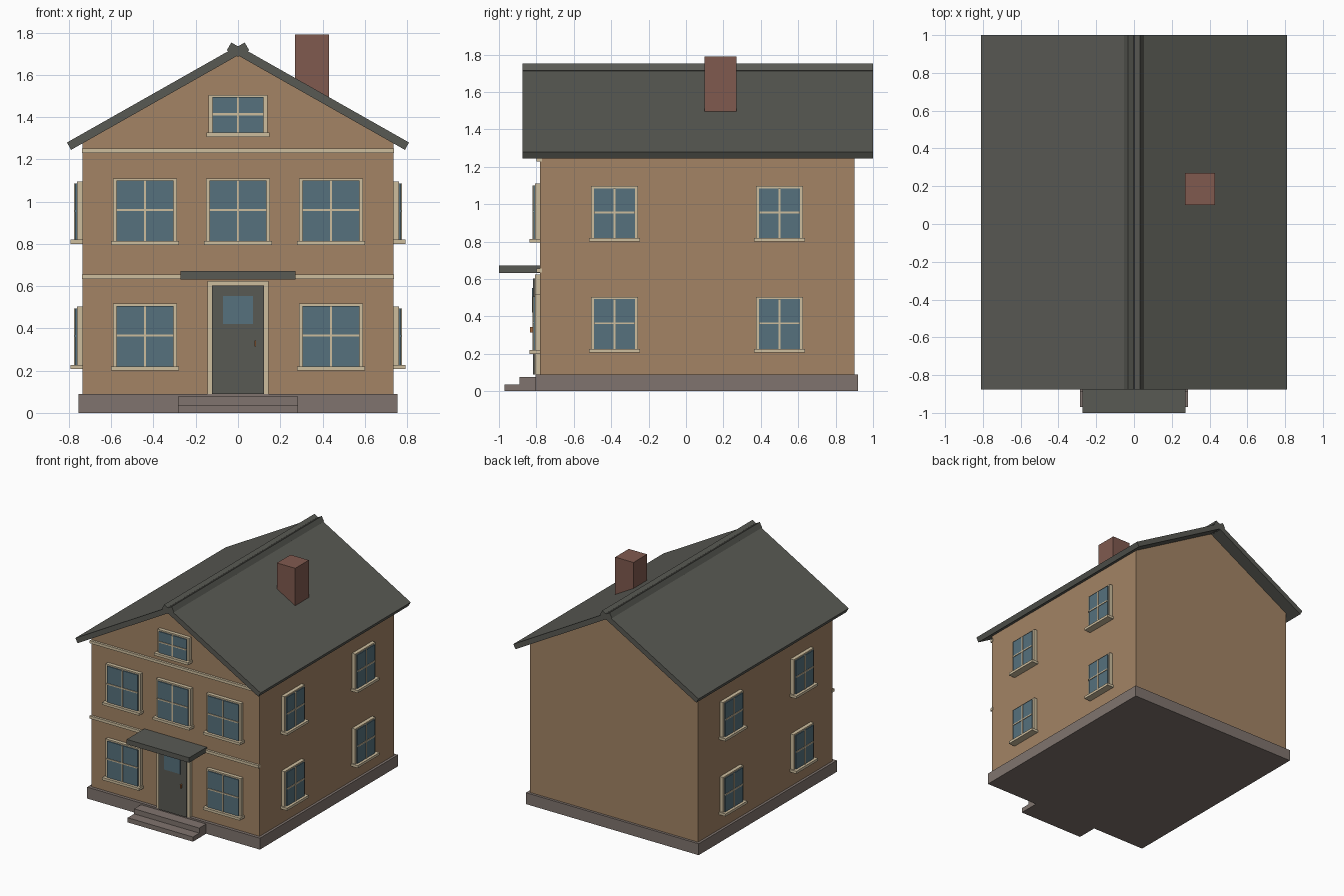
import bpy
from math import atan, cos, sin
from mathutils import Vector

if "Cube" in bpy.data.objects:
    bpy.data.objects.remove(bpy.data.objects["Cube"], do_unlink=True)


def material(name, *rgb):
    lin = [(c / 255 / 12.92) if c < 11 else ((c / 255 + 0.055) / 1.055) ** 2.4 for c in rgb]
    m = bpy.data.materials.new(name)
    m.use_nodes = True
    m.diffuse_color = (*lin, 1)
    m.node_tree.nodes["Principled BSDF"].inputs["Base Color"].default_value = (*lin, 1)
    return m


WALL = material("tan wall", 163, 132, 101)
TRIM = material("cream trim", 205, 189, 158)
GLASS = material("blue glass", 86, 113, 125)
ROOF = material("dark slate", 89, 90, 84)
STONE = material("foundation stone", 128, 116, 110)
BRICK = material("chimney brick", 128, 90, 79)
BRASS = material("copper handle", 172, 108, 62)

FRONT, BACK, SIDE = -0.78, 0.90, 0.735   # wall planes


def prism(name, outline, y0, y1, mat):
    """Extrude an x-z outline from y0 to y1."""
    n = len(outline)
    verts = [(x, y, z) for y in (y0, y1) for x, z in outline]
    faces = [list(range(n)), list(range(2 * n - 1, n - 1, -1))]
    faces += [[i, i + n, (i + 1) % n + n, (i + 1) % n] for i in range(n)]
    area = sum(outline[i][0] * outline[(i + 1) % n][1] - outline[(i + 1) % n][0] * outline[i][1]
               for i in range(n))
    if area < 0:
        faces = [f[::-1] for f in faces]
    mesh = bpy.data.meshes.new(name)
    mesh.from_pydata(verts, [], faces)
    mesh.materials.append(mat)
    ob = bpy.data.objects.new(name, mesh)
    bpy.context.collection.objects.link(ob)
    return ob


def box(name, x, y, z, mat):
    """Box from (min, max) pairs."""
    x, y, z = sorted(x), sorted(y), sorted(z)
    return prism(name, [(x[0], z[0]), (x[1], z[0]), (x[1], z[1]), (x[0], z[1])], *y, mat)


def wall_box(name, face, u, depth, z, mat):
    """Box standing off the front wall (face 0) or a side wall (face +1 / -1)."""
    if face == 0:
        return box(name, u, [FRONT - d for d in depth], z, mat)
    return box(name, [face * (SIDE + d) for d in depth], u, z, mat)


def window(name, face, c, w, z0, z1):
    """Framed window with sill, glass and crossing bars."""
    h, g, mid = w / 2, w / 2 - 0.017, (z0 + z1) / 2
    wall_box(name + "_frame", face, (c - h, c + h), (-0.01, 0.028), (z0, z1), TRIM)
    wall_box(name + "_glass", face, (c - g, c + g), (0, 0.036), (z0 + 0.004, z1 - 0.011), GLASS)
    wall_box(name + "_upright_bar", face, (c - 0.005, c + 0.005), (0, 0.041),
             (z0 + 0.004, z1 - 0.011), TRIM)
    wall_box(name + "_cross_bar", face, (c - g, c + g), (0, 0.041), (mid - 0.005, mid + 0.005), TRIM)
    wall_box(name + "_sill", face, (c - h - 0.01, c + h + 0.01), (-0.01, 0.057), (z0 - 0.016, z0 + 0.004), TRIM)


# Foundation, steps and walls
box("foundation", (-0.755, 0.755), (-0.805, 0.92), (0, 0.09), STONE)
box("lower_step", (-0.285, 0.285), (-0.97, -0.79), (0, 0.037), STONE)
box("upper_step", (-0.285, 0.285), (-0.89, -0.79), (0.037, 0.077), STONE)
slope, ridge = 0.566, 1.692
eave = ridge - slope * SIDE
prism("walls", [(-SIDE, 0.09), (SIDE, 0.09), (SIDE, eave), (0, ridge), (-SIDE, eave)],
      FRONT, BACK, WALL)

# Roof slabs and the two tilted ridge boards
a = atan(slope)
out, normal = Vector((cos(a), -sin(a))), Vector((sin(a), cos(a)))
for side, label in ((1, "left"), (-1, "right")):
    tip = Vector((0, ridge)) + out * (0.79 / cos(a))
    slab = [Vector((0, ridge)), tip, tip + normal * 0.04, Vector((0, ridge + 0.04 / cos(a)))]
    prism(label + "_roof_slab", [(side * p.x, p.y) for p in slab], -0.875, 1.0, ROOF)
    along, down = Vector((-cos(a), -sin(a))), Vector((sin(a), -cos(a)))
    top = Vector((0.032, 1.753))
    cap = [top, top + along * 0.06, top + along * 0.06 + down * 0.043, top + down * 0.043]
    prism(label + "_ridge_board", [(side * p.x, p.y) for p in cap], -0.875, 1.0, ROOF)

box("chimney", (0.27, 0.43), (0.10, 0.27), (1.42, 1.79), BRICK)

# Trim bands across the front
for name, z in (("lower_band", 0.645), ("upper_band", 1.24)):
    wall_box(name, 0, (-0.738, 0.738), (-0.01, 0.018), (z - 0.011, z + 0.011), TRIM)

# Front windows
for c in (-0.44, 0.44):
    window("ground_front_window", 0, c, 0.303, 0.216, 0.517)
for c in (-0.44, 0, 0.44):
    window("upper_front_window", 0, c, 0.303, 0.81, 1.11)
window("attic_window", 0, 0, 0.277, 1.322, 1.505)

# Side windows
for face in (-1, 1):
    for c in (-0.382, 0.5):
        window("ground_side_window", face, c, 0.252, 0.223, 0.504)
        window("upper_side_window", face, c, 0.252, 0.816, 1.096)

# Entrance
wall_box("door_frame", 0, (-0.145, 0.145), (-0.01, 0.028), (0.09, 0.625), TRIM)
wall_box("door", 0, (-0.122, 0.122), (0, 0.038), (0.09, 0.602), ROOF)
wall_box("door_glass", 0, (-0.072, 0.072), (0.03, 0.044), (0.42, 0.553), GLASS)
wall_box("door_handle", 0, (0.077, 0.085), (0.03, 0.054), (0.315, 0.342), BRASS)
box("canopy", (-0.273, 0.273), (-1.0, FRONT + 0.01), (0.632, 0.671), ROOF)
